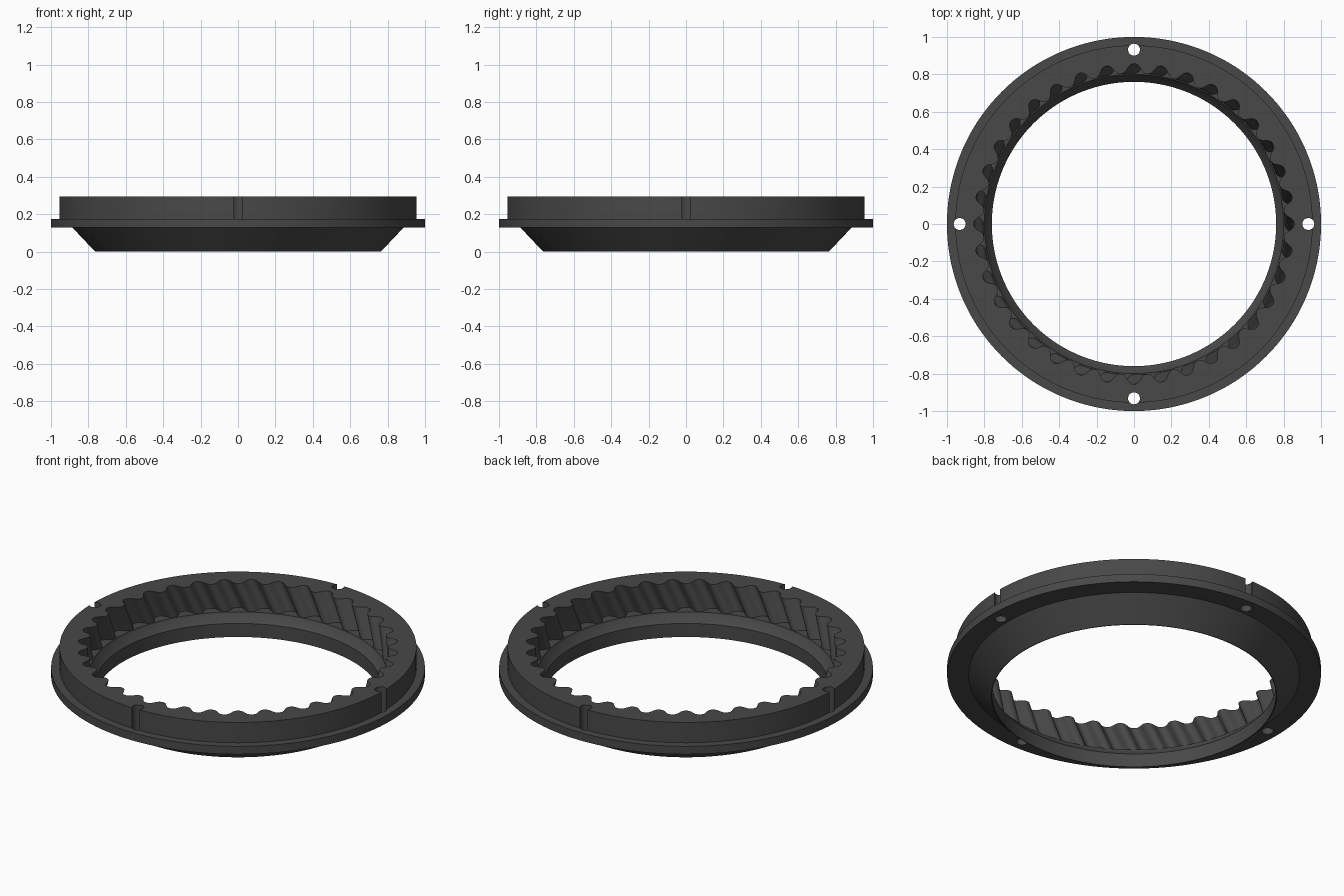
import bpy, bmesh, math

if "Cube" in bpy.data.objects:
    bpy.data.objects.remove(bpy.data.objects["Cube"])

TEETH, PER = 36, 16            # helical grooves, samples per groove
SEG = TEETH * PER
SHIFT = PER // 2               # half a pitch of helix twist
STEP = 2 * math.pi / SEG
TOP, LEDGE = 0.295, 0.13

grey = bpy.data.materials.new("dark grey")
grey.diffuse_color = (0.065, 0.065, 0.065, 1)
grey.use_nodes = True
grey.node_tree.nodes["Principled BSDF"].inputs["Base Color"].default_value = grey.diffuse_color


def tooth_radius(i):
    # rounded groove centred on every multiple of PER
    s = math.cos(2 * math.pi * i / PER)
    return 0.831 + 0.026 * math.tanh(1.2 * s) / math.tanh(1.2)


# Ring body: twisted tooth rows, then plain lathe rows back to the top
bm = bmesh.new()
rows = []
TWIST_ROWS = 8
for k in range(TWIST_ROWS + 1):
    t = k / TWIST_ROWS
    z = TOP + (LEDGE - TOP) * t
    row = []
    for i in range(SEG):
        a = math.pi / 2 + (i - SHIFT * t) * STEP
        r = tooth_radius(i)
        row.append(bm.verts.new((r * math.cos(a), r * math.sin(a), z)))
    rows.append(row)

# ledge, inner chamfer, bore, outer cone, flange, upper wall
profile = [(0.80, LEDGE), (0.797, 0.12), (0.76, 0.08), (0.76, 0), (0.764, 0),
           (0.885, 0.128), (1, 0.128), (1, 0.175), (0.955, 0.175), (0.955, TOP)]
for r, z in profile:
    row = []
    for i in range(SEG):
        a = math.pi / 2 + (i - SHIFT) * STEP
        row.append(bm.verts.new((r * math.cos(a), r * math.sin(a), z)))
    rows.append(row)

for k, low in enumerate(rows):
    last = k == len(rows) - 1
    nxt = rows[0] if last else rows[k + 1]
    off = -SHIFT if last else 0
    for i in range(SEG):
        j = (i + 1) % SEG
        bm.faces.new((low[i], low[j], nxt[(j + off) % SEG], nxt[(i + off) % SEG]))
bmesh.ops.recalc_face_normals(bm, faces=bm.faces)
mesh = bpy.data.meshes.new("gear_ring")
bm.to_mesh(mesh)
bm.free()
mesh.materials.append(grey)
ring = bpy.data.objects.new("gear_ring", mesh)
bpy.context.collection.objects.link(ring)

# Four bolt holes that break through the upper wall as notches
cut = bmesh.new()
for q in range(4):
    a = q * math.pi / 2
    made = bmesh.ops.create_cone(cut, cap_ends=True, segments=32, radius1=0.032,
                                 radius2=0.032, depth=0.6)
    bmesh.ops.translate(cut, verts=made["verts"],
                        vec=(0.932 * math.cos(a), 0.932 * math.sin(a), 0.2))
cut_mesh = bpy.data.meshes.new("bolt_hole_cutters")
cut.to_mesh(cut_mesh)
cut.free()
cut_mesh.materials.append(grey)
cutter = bpy.data.objects.new("bolt_hole_cutters", cut_mesh)
bpy.context.collection.objects.link(cutter)

mod = ring.modifiers.new("bolt_holes", "BOOLEAN")
mod.operation, mod.solver, mod.object = "DIFFERENCE", "EXACT", cutter
bpy.context.view_layer.objects.active = ring
ring.select_set(True)
bpy.ops.object.modifier_apply(modifier=mod.name)
bpy.data.objects.remove(cutter)
bpy.ops.object.shade_smooth_by_angle(angle=math.radians(30))
